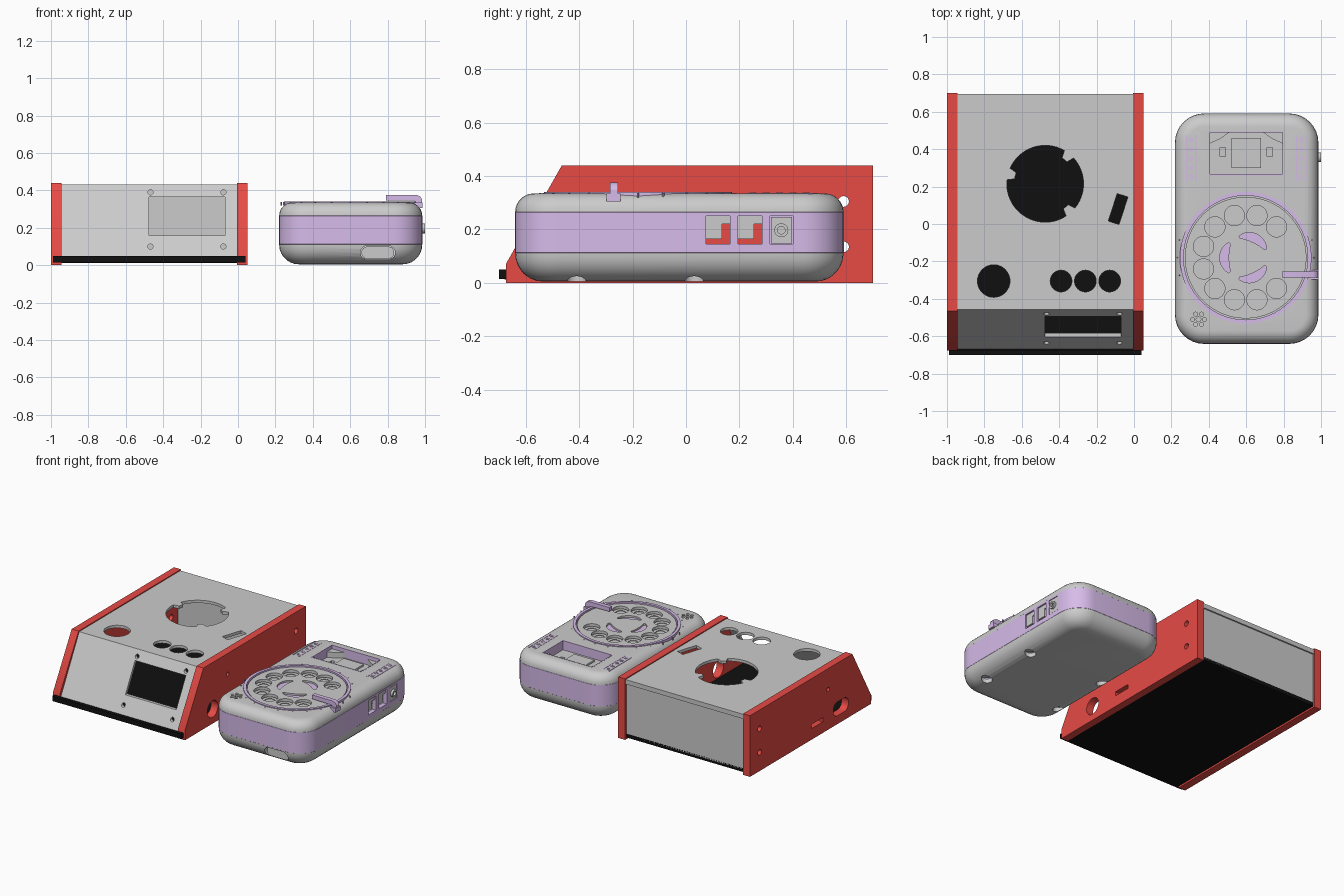
import bpy, bmesh
from math import sin, cos, pi, radians

if "Cube" in bpy.data.objects:
    bpy.data.objects.remove(bpy.data.objects["Cube"])


def material(name, rgb):
    m = bpy.data.materials.new(name)
    m.diffuse_color = (*rgb, 1)
    m.use_nodes = True
    m.node_tree.nodes["Principled BSDF"].inputs["Base Color"].default_value = m.diffuse_color
    return m


RED = material("red", (0.80, 0.07, 0.06))
BLACK = material("black", (0.005, 0.005, 0.005))
LILAC = material("lilac", (0.68, 0.50, 0.82))


# ---------- helpers ----------
def finish(name, bm, mat, smooth=True):
    bmesh.ops.recalc_face_normals(bm, faces=bm.faces)
    me = bpy.data.meshes.new(name)
    bm.to_mesh(me)
    bm.free()
    ob = bpy.data.objects.new(name, me)
    bpy.context.collection.objects.link(ob)
    if mat:
        me.materials.append(mat)
    return ob


def loft(name, rings, mat=None, closed=False):
    """Skin a stack of equal rings; capped, or joined end to start if closed."""
    bm = bmesh.new()
    vs = [[bm.verts.new(p) for p in r] for r in rings]
    n = len(vs[0])
    pairs = list(zip(vs, vs[1:])) + ([(vs[-1], vs[0])] if closed else [])
    for a, b in pairs:
        for i in range(n):
            bm.faces.new((a[i], a[(i + 1) % n], b[(i + 1) % n], b[i]))
    if not closed:
        bm.faces.new(vs[0])
        bm.faces.new(vs[-1])
    return finish(name, bm, mat)


def prism(name, pts, axis, a, b, mat=None):
    """Extrude a 2D outline along an axis from a to b."""
    put = {"x": lambda p, t: (t, p[0], p[1]),
           "y": lambda p, t: (p[0], t, p[1]),
           "z": lambda p, t: (p[0], p[1], t)}[axis]
    return loft(name, [[put(p, t) for p in pts] for t in (a, b)], mat)


def rect(u0, v0, u1, v1):
    return [(u0, v0), (u1, v0), (u1, v1), (u0, v1)]


def circle(u, v, r, n=32):
    return [(u + r * cos(2 * pi * i / n), v + r * sin(2 * pi * i / n)) for i in range(n)]


def rounded(u0, v0, u1, v1, r, seg=8):
    pts = []
    for k, (u, v) in enumerate([(u1 - r, v1 - r), (u0 + r, v1 - r), (u0 + r, v0 + r), (u1 - r, v0 + r)]):
        for i in range(seg + 1):
            t = pi / 2 * (k + i / seg)
            pts.append((u + r * cos(t), v + r * sin(t)))
    return pts


def kidney(u, v, r, w, mid, half, n=10):
    """Bent slot following an arc about (u, v), pointed toward its ends."""
    out, inn = [], []
    for i in range(n + 1):
        s = i / n * 2 - 1
        t = radians(mid + half * s)
        d = w * (1 - 0.75 * s * s)
        out.append((u + (r + d) * cos(t), v + (r + d) * sin(t)))
        inn.append((u + (r - d) * cos(t), v + (r - d) * sin(t)))
    return out + inn[::-1]


def ring(name, u, v, r0, r1, z0, z1, mat=None, n=64):
    return loft(name, [[(*p, z) for p in circle(u, v, r, n)]
                       for r, z in ((r1, z0), (r1, z1), (r0, z1), (r0, z0))], mat, True)


def cut(ob, outlines, axis, a, b):
    for o in outlines:
        c = prism("cutter", o, axis, a, b)
        m = ob.modifiers.new("cut", "BOOLEAN")
        m.operation, m.object, m.solver = "DIFFERENCE", c, "EXACT"
        bpy.context.view_layer.objects.active = ob
        bpy.ops.object.modifier_apply(modifier=m.name)
        bpy.data.objects.remove(c)


# ---------- desk console ----------
side = [(-0.675, 0), (0.70, 0), (0.70, 0.44), (-0.465, 0.44), (-0.675, 0.07)]
side_holes = [circle(0.59, 0.305, 0.02), circle(0.59, 0.135, 0.02), circle(-0.19, 0.29, 0.015),
              rect(-0.13, 0.08, 0.0, 0.11)]
for name, x, port in (("left_side_panel", -1.0, rounded(-0.42, 0.06, -0.25, 0.16, 0.045)),
                      ("right_side_panel", -0.005, circle(-0.36, 0.105, 0.06))):
    panel = prism(name, side, "x", x, x + 0.055, RED)
    cut(panel, side_holes + [port], "x", x - 0.1, x + 0.15)

prism("base_plate", rect(-0.945, -0.68, -0.005, 0.685), "z", 0.012, 0.04, BLACK)
prism("front_lip", rect(-0.99, -0.70, 0.04, -0.675), "z", 0.015, 0.05, BLACK)

# folded sheet: sloped front and top
sheet = prism("console_cover", [(-0.668, 0.04), (-0.457, 0.433), (0.695, 0.433), (0.695, 0.40),
                                (0.675, 0.40), (0.675, 0.413), (-0.446, 0.413), (-0.646, 0.04)],
              "x", -0.945, -0.005)
prism("back_panel", rect(0.665, 0.04, 0.685, 0.413), "y", 0, 0).name = "tmp"
bpy.data.objects.remove(bpy.data.objects["tmp"])
prism("back_panel", rect(-0.945, 0.03, -0.005, 0.413), "y", 0.665, 0.685)
cut(sheet, [rect(-0.475, 0.16, -0.07, 0.365)]
    + [circle(x, z, 0.014, 16) for x in (-0.468, -0.078) for z in (0.10, 0.39)], "y", -0.8, -0.4)

# dial opening with three inward tabs
opening = []
for i in range(120):
    d = 3 * i
    tab = any(abs((d - t + 180) % 360 - 180) < 8 for t in (52, 164, 312))
    r = 0.165 if tab else 0.205
    opening.append((-0.475 + r * cos(radians(d)), 0.215 + r * sin(radians(d))))
c, s = cos(radians(-18)), sin(radians(-18))
slot = [(-0.085 + u * c - v * s, 0.08 + u * s + v * c) for u, v in rect(-0.03, -0.077, 0.03, 0.077)]
cut(sheet, [opening, slot, circle(-0.75, -0.305, 0.087)]
    + [circle(x, -0.305, 0.058) for x in (-0.39, -0.26, -0.13)], "z", 0.35, 0.5)

# ---------- handheld: rounded shell in three layers ----------
X0, X1, Y0, Y1, R, WALL = 0.22, 0.985, -0.64, 0.59, 0.155, 0.03


def layer(d, z):
    return [(*p, z) for p in rounded(X0 + d, Y0 + d, X1 - d, Y1 - d, max(R - d, 0.02))]


def fillet(r, z, up, off=0, n=7):
    """Rings around an edge from flat face (i = 0) to upright wall."""
    out = []
    for i in range(n + 1):
        t = pi / 2 * i / n
        out.append(layer(off + r * (1 - sin(t)), z + up * r * (cos(t) - 1)))
    return out


lower = loft("lower_shell", fillet(0.105, 0.005, -1) + [layer(0, 0.112), layer(WALL, 0.112)]
             + fillet(0.07, 0.035, -1, WALL)[::-1])
upper = loft("upper_shell", fillet(0.07, 0.335, 1) + [layer(WALL, 0.265)]
             + fillet(0.04, 0.305, 1, WALL)[::-1])
band = loft("middle_band", [layer(0, 0.112), layer(-0.001, 0.113), layer(-0.001, 0.264), layer(0, 0.265),
                            layer(-0.0015, 0.29), layer(-0.0015, 0.29)][:4]
            + [layer(WALL, 0.265), layer(WALL, 0.112)], LILAC, True)

# side ports, open across the body
ports = [(0.075, 0.165), (0.195, 0.285), (0.315, 0.40)]
cut(band, [rect(a, 0.145, b, 0.25) for a, b in ports], "x", 0.9, 1.05)
cut(band, [rect(a, 0.145, b, 0.25) for a, b in ports[:2]], "x", 0.1, 0.3)
for k, (a, b) in enumerate(ports[:2]):
    prism(f"port_bracket_{k}", [(a, 0.165), (a + 0.06, 0.165), (a + 0.06, 0.22), (b, 0.22), (b, 0.25), (a, 0.25)],
          "x", 0.93, 0.975)
prism("jack_block", rect(0.318, 0.148, 0.397, 0.247), "x", 0.93, 0.984)
jack = prism("jack_barrel", circle(0.357, 0.197, 0.026), "x", 0.95, 1.0)
cut(jack, [circle(0.357, 0.197, 0.014)], "x", 0.97, 1.1)

# front charging recess and screw wells underneath
cut(lower, [rounded(0.655, 0.03, 0.84, 0.105, 0.036)], "y", -0.8, -0.55)
prism("charge_port", rounded(0.66, 0.035, 0.835, 0.10, 0.032), "y", -0.61, -0.56)
wells = [(x, y) for x in (0.30, 0.905) for y in (-0.41, 0.03)]
cut(lower, [circle(x, y, 0.036) for x, y in wells], "z", -0.1, 0.045)
for k, (x, y) in enumerate(wells):
    prism(f"screw_well_{k}", circle(x, y, 0.042), "z", 0.045, 0.11)

# top openings: dial recess, display window, mouthpiece holes
DX, DY = 0.597, -0.18
cut(upper, [circle(DX, DY, 0.345, 64), rect(0.40, 0.26, 0.80, 0.495), circle(0.345, -0.51, 0.013, 12)]
    + [circle(u, v, 0.011, 12) for u, v in circle(0.345, -0.51, 0.032, 6)], "z", 0.25, 0.4)

# rotary dial
ring("dial_rim", DX, DY, 0.332, 0.352, 0.29, 0.341, LILAC)
prism("number_disc", circle(DX, DY, 0.34, 64), "z", 0.285, 0.308)
wheel = prism("finger_wheel", circle(DX, DY, 0.325, 64), "z", 0.314, 0.334)
spots = [(DX + 0.233 * cos(radians(45 + 30 * i)), DY + 0.233 * sin(radians(45 + 30 * i))) for i in range(10)]
arcs = (65, 180, 295)
cut(wheel, [circle(u, v, 0.054) for u, v in spots]
    + [kidney(DX, DY, 0.115, 0.024, m, 42) for m in arcs], "z", 0.25, 0.4)
for k, m in enumerate(arcs):
    prism(f"arc_inlay_{k}", kidney(DX, DY, 0.115, 0.024, m, 42), "z", 0.30, 0.322, LILAC)
for k, (u, v) in enumerate(spots):
    ring(f"finger_ring_{k}", u, v, 0.034, 0.037, 0.30, 0.312, None, 24)

# finger stop hooked over the edge
prism("finger_stop", [(0.79, 0.347), (0.94, 0.345), (0.962, 0.33), (0.962, 0.305), (0.985, 0.305),
                      (0.985, 0.35), (0.975, 0.366), (0.955, 0.376), (0.79, 0.376)],
      "y", -0.285, -0.255, LILAC)
prism("stop_clamp", rect(0.945, -0.298, 0.987, -0.245), "z", 0.305, 0.335, LILAC)

# display window: frame, board with square opening, corner gussets
frame = prism("window_frame", rect(0.40, 0.26, 0.80, 0.495), "z", 0.27, 0.336, LILAC)
cut(frame, [rect(0.406, 0.266, 0.794, 0.489)], "z", 0.2, 0.4)
board = prism("display_board", rect(0.39, 0.25, 0.81, 0.505), "z", 0.25, 0.27)
cut(board, [rect(u - 0.015, 0.36, u + 0.015, 0.41) for u in (0.475, 0.725)], "z", 0.2, 0.3)
prism("display_screen", rect(0.52, 0.30, 0.68, 0.46), "z", 0.265, 0.283)
for name, s in (("left_gusset", -1), ("right_gusset", 1)):
    prism(name, [(0.6 + s * u, v) for u, v in ((0.195, 0.49), (0.09, 0.49), (0.14, 0.455), (0.195, 0.43))],
          "z", 0.27, 0.31)

# decorative rows of rings and dots around the dial
for side_name, x in (("left", 0.305), ("right", 0.895)):
    for k in range(5):
        y = 0.25 + 0.05 * k
        ring(f"{side_name}_trim_ring_{k}", x, y, 0.006, 0.013, 0.33, 0.338, LILAC, 12)
    for dx in (-0.024, 0.024):
        pts = rect(x + dx - 0.004, 0.225, x + dx + 0.004, 0.475)
        prism(f"{side_name}_trim_strip", pts, "z", 0.33, 0.3365, LILAC)
for k, (u, v) in enumerate(circle(DX, DY, 0.366, 24)):
    prism(f"dial_dot_{k}", circle(u, v, 0.004, 8), "z", 0.32, 0.337, LILAC)

# smooth rounded surfaces, keep edges crisp
for ob in bpy.context.scene.objects:
    ob.select_set(True)
bpy.ops.object.shade_smooth_by_angle(angle=radians(32))
